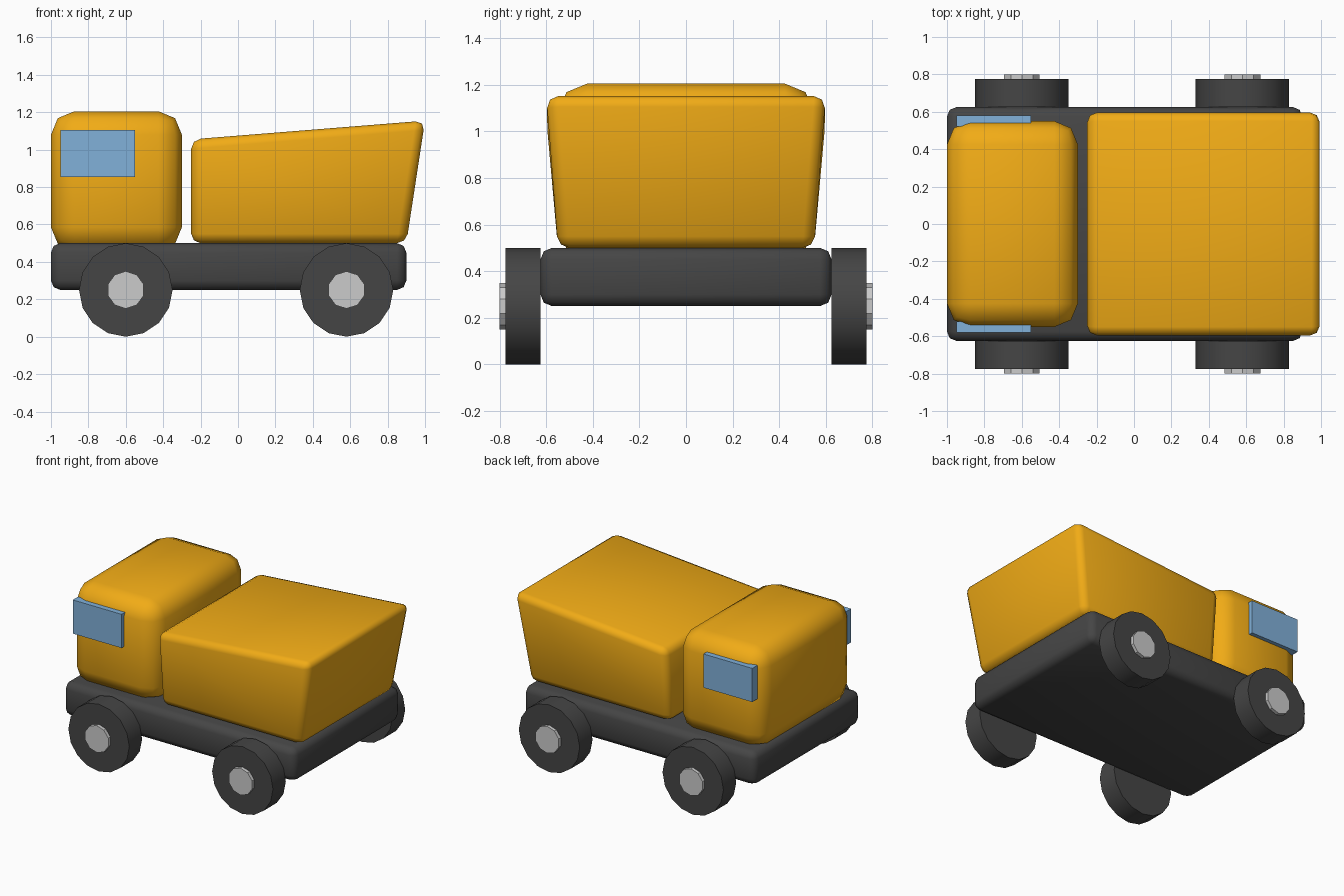
import bpy, bmesh, math
from mathutils import Matrix

if "Cube" in bpy.data.objects:
    bpy.data.objects.remove(bpy.data.objects["Cube"])


def material(name, rgb):
    m = bpy.data.materials.new(name)
    m.diffuse_color = (*rgb, 1)
    m.use_nodes = True
    m.node_tree.nodes["Principled BSDF"].inputs["Base Color"].default_value = m.diffuse_color
    return m


YELLOW = material("yellow_paint", (0.88, 0.41, 0.008))
DARK = material("dark_rubber", (0.06, 0.06, 0.06))
GLASS = material("window_blue", (0.22, 0.44, 0.70))


def finish(name, bm, mat=None, angle=60):
    bmesh.ops.recalc_face_normals(bm, faces=bm.faces)
    mesh = bpy.data.meshes.new(name)
    bm.to_mesh(mesh)
    bm.free()
    ob = bpy.data.objects.new(name, mesh)
    bpy.context.collection.objects.link(ob)
    if mat:
        mesh.materials.append(mat)
    bpy.ops.object.select_all(action='DESELECT')
    ob.select_set(True)
    bpy.context.view_layer.objects.active = ob
    bpy.ops.object.shade_smooth_by_angle(angle=math.radians(angle))
    return ob


def box(name, x, y, z, mat, bevel=0, shape=None):
    """Box between ranges; shape(v) may move corners before bevelling."""
    bm = bmesh.new()
    bmesh.ops.create_cube(bm, size=1)
    for v in bm.verts:
        v.co = [r[0] if c < 0 else r[1] for c, r in zip(v.co, (x, y, z))]
        if shape:
            shape(v)
    if bevel:
        bmesh.ops.bevel(bm, geom=bm.edges[:], offset=bevel, segments=2,
                        profile=0.5, affect='EDGES', clamp_overlap=True)
    return finish(name, bm, mat)


def disc(name, x, y0, y1, r, sides, mat=None):
    """Cylinder along y with a corner at the top."""
    bm = bmesh.new()
    bmesh.ops.create_cone(bm, cap_ends=True, segments=sides, radius1=r,
                          radius2=r, depth=abs(y1 - y0),
                          matrix=Matrix.Translation((x, (y0 + y1) / 2, 0.25))
                          @ Matrix.Rotation(math.pi / 2, 4, 'X'))
    return finish(name, bm, mat, 30)


# Chassis and cab
box("chassis", (-1, 0.9), (-0.625, 0.625), (0.25, 0.5), DARK, 0.05)
box("cab", (-1, -0.3), (-0.55, 0.55), (0.46, 1.205), YELLOW, 0.125)


# Load bed flares outward and rises toward the rear
def flare(v):
    rear, top = v.co.x > 0, v.co.z > 0.8
    if top:
        v.co.z = 1.155 if rear else 1.055
    else:
        v.co.y *= 0.55 / 0.6
        if rear:
            v.co.x = 0.9


box("load_bed", (-0.25, 1.0), (-0.6, 0.6), (0.5, 1.1), YELLOW, 0.05, flare)

# Side windows, wheels and hubs on both sides
for s, side in ((-1, "front"), (1, "back")):
    y = sorted((s * 0.52, s * 0.58))
    box(f"window_{side}", (-0.95, -0.55), y, (0.855, 1.105), GLASS)
    for x, end in ((-0.6, "cab"), (0.58, "bed")):
        disc(f"wheel_{end}_{side}", x, s * 0.625, s * 0.775, 0.25, 16, DARK)
        disc(f"hub_{end}_{side}", x, s * 0.75, s * 0.8, 0.1, 10)
